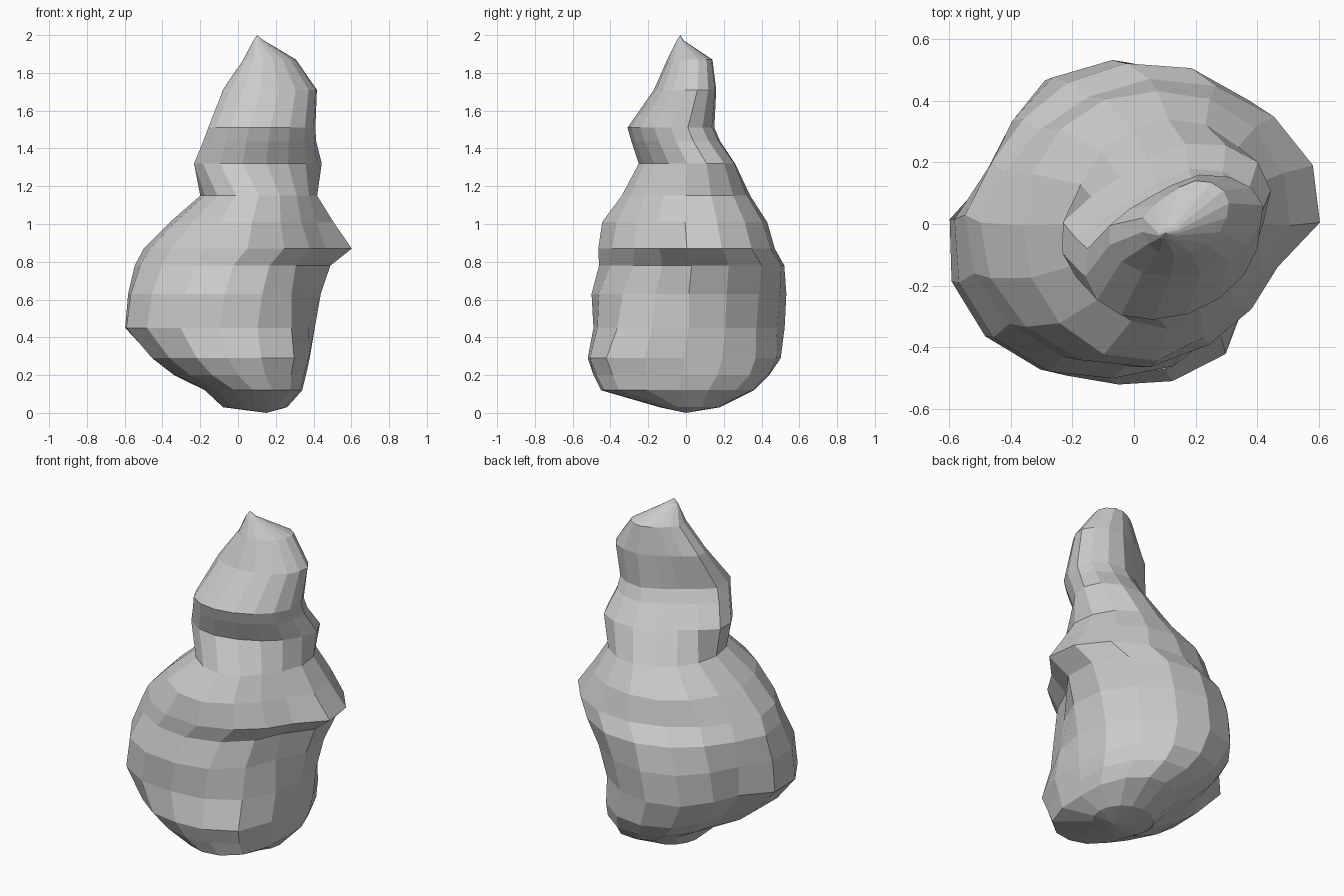
import bpy, bmesh, math

SEGMENTS = 16

# Horizontal slices: z, x min, x max, y min, y max, then how far the
# back-right, back-left, front-left and front-right corners bulge
SLICES = [
    (0.03, -0.08, 0.26, -0.14, 0.18, 1.00, 1.00, 1.00, 1.00),
    (0.12, -0.18, 0.34, -0.45, 0.36, 1.08, 0.95, 1.00, 1.05),
    (0.20, -0.36, 0.36, -0.49, 0.44, 1.10, 0.90, 1.00, 1.05),
    (0.29, -0.48, 0.38, -0.52, 0.50, 1.05, 0.88, 1.03, 1.07),
    (0.45, -0.61, 0.41, -0.49, 0.52, 1.00, 0.88, 1.06, 1.05),
    (0.63, -0.59, 0.45, -0.50, 0.53, 1.02, 0.91, 1.05, 1.00),
    (0.78, -0.55, 0.50, -0.46, 0.52, 1.07, 0.91, 1.02, 0.94),
    (0.87, -0.50, 0.60, -0.46, 0.47, 1.04, 0.92, 1.02, 0.89),
    (1.01, -0.36, 0.51, -0.44, 0.43, 1.03, 1.02, 1.02, 0.86),
    (1.15, -0.20, 0.42, -0.34, 0.34, 1.04, 0.98, 1.00, 0.92),
    (1.32, -0.23, 0.42, -0.25, 0.26, 1.09, 0.80, 1.00, 0.95),
    (1.44, -0.18, 0.40, -0.29, 0.18, 1.05, 0.78, 1.00, 1.00),
    (1.51, -0.15, 0.40, -0.31, 0.15, 1.03, 0.78, 1.02, 1.00),
    (1.71, -0.08, 0.41, -0.17, 0.16, 1.05, 0.80, 1.00, 1.00),
    (1.87, 0.03, 0.30, -0.10, 0.14, 1.05, 0.85, 1.00, 1.00),
    (1.97, 0.08, 0.14, -0.05, -0.01, 1.00, 1.00, 1.00, 1.00),
]

# Local lumps and dents: angle in degrees, height, angular width, height range, amount
LUMPS = [
    (152, 0.45, 20, 0.28, -0.17),
    (168, 0.25, 18, 0.10, -0.10),
    (120, 0.45, 18, 0.25, 0.07),
    (-25, 0.76, 20, 0.26, -0.14),
    (-42, 0.28, 18, 0.16, 0.07),
    (-112, 0.94, 22, 0.10, 0.04),
    (8, 0.87, 14, 0.08, 0.04),
]


def lump_scale(deg, z):
    total = 1
    for angle, height, width, reach, amount in LUMPS:
        d = (deg - angle + 180) % 360 - 180
        total += amount * math.exp(-(d / width) ** 2 - ((z - height) / reach) ** 2)
    return total


def add_ring(bm, z, x0, x1, y0, y1, *corners):
    """One lumpy oval ring of vertices; the neck is slanted to the back right."""
    cx, cy = (x0 + x1) / 2, (y0 + y1) / 2
    slant = 0.28 if z > 1.25 else 0
    ring = []
    for i in range(SEGMENTS):
        a = 2 * math.pi * i / SEGMENTS
        bulge = 1 + abs(math.sin(2 * a)) * (corners[int(4 * i / SEGMENTS)] - 1)
        bulge *= lump_scale(math.degrees(a), z)
        dx = (x1 - x0) / 2 * math.cos(a) * bulge
        dy = (y1 - y0) / 2 * math.sin(a) * bulge
        ring.append(bm.verts.new((cx + dx + slant * dy, cy + dy, z)))
    return ring


# Lumpy gourd-shaped body, lofted through the slices
bm = bmesh.new()
rings = [add_ring(bm, *s) for s in SLICES]
for low, high in zip(rings, rings[1:]):
    for i in range(SEGMENTS):
        j = (i + 1) % SEGMENTS
        bm.faces.new((low[i], low[j], high[j], high[i]))

# Closing fans at the base and the pointed tip
base = bm.verts.new((0.15, 0.0, 0.0))
tip = bm.verts.new((0.10, -0.03, 2.0))
for i in range(SEGMENTS):
    j = (i + 1) % SEGMENTS
    bm.faces.new((base, rings[0][j], rings[0][i]))
    bm.faces.new((tip, rings[-1][i], rings[-1][j]))

mesh = bpy.data.meshes.new("lumpy_body")
bm.to_mesh(mesh)
bm.free()
body = bpy.data.objects.new("lumpy_body", mesh)
bpy.context.collection.objects.link(body)
